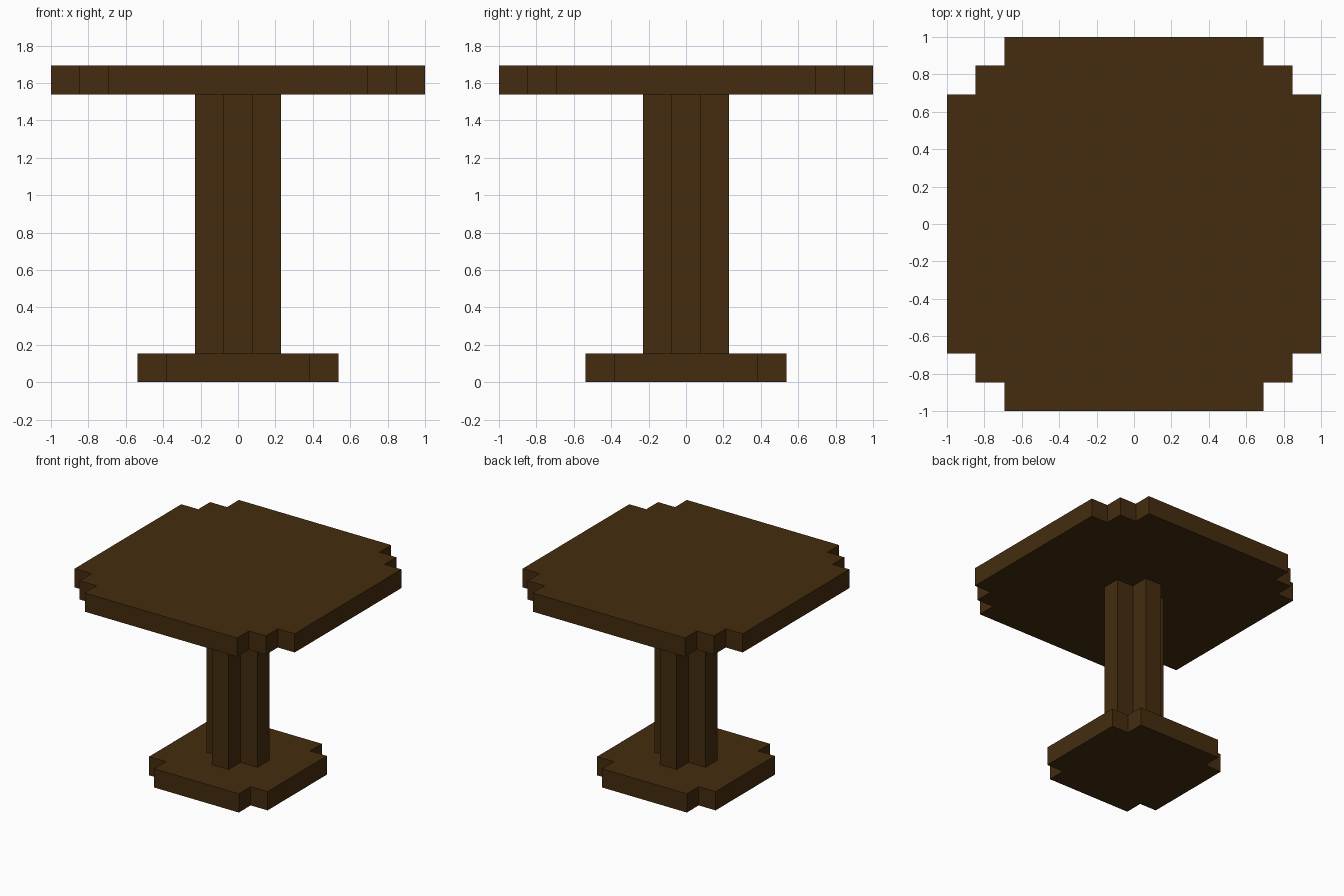
import bpy
import bmesh

if "Cube" in bpy.data.objects:
    bpy.data.objects.remove(bpy.data.objects["Cube"])

U = 2 / 13  # one block of the stepped grid

wood = bpy.data.materials.new("dark brown wood")
wood.diffuse_color = (0.058, 0.0255, 0.0046, 1)
wood.use_nodes = True
wood.node_tree.nodes["Principled BSDF"].inputs["Base Color"].default_value = wood.diffuse_color


def stepped_slab(name, corner, z0, z1):
    """Extrude an outline made by turning one stepped corner four times."""
    bm = bmesh.new()
    outline = []
    pts = list(corner)
    for _ in range(4):
        outline += pts
        pts = [(-y, x) for x, y in pts]
    base = bm.faces.new([bm.verts.new((x * U, y * U, z0 * U)) for x, y in outline])
    top = bmesh.ops.extrude_face_region(bm, geom=[base], use_keep_orig=True)["geom"]
    verts = [g for g in top if isinstance(g, bmesh.types.BMVert)]
    bmesh.ops.translate(bm, vec=(0, 0, (z1 - z0) * U), verts=verts)
    bmesh.ops.recalc_face_normals(bm, faces=bm.faces)
    mesh = bpy.data.meshes.new(name)
    bm.to_mesh(mesh)
    bm.free()
    mesh.materials.append(wood)
    obj = bpy.data.objects.new(name, mesh)
    bpy.context.collection.objects.link(obj)
    return obj


# Foot plate with single-notch corners
stepped_slab("foot_plate", [(3.5, 2.5), (2.5, 2.5), (2.5, 3.5)], 0, 1)
# Plus-shaped column
stepped_slab("column", [(1.5, 0.5), (0.5, 0.5), (0.5, 1.5)], 1, 10)
# Table top with two-step corners
stepped_slab("table_top", [(6.5, 4.5), (5.5, 4.5), (5.5, 5.5), (4.5, 5.5), (4.5, 6.5)], 10, 11)
